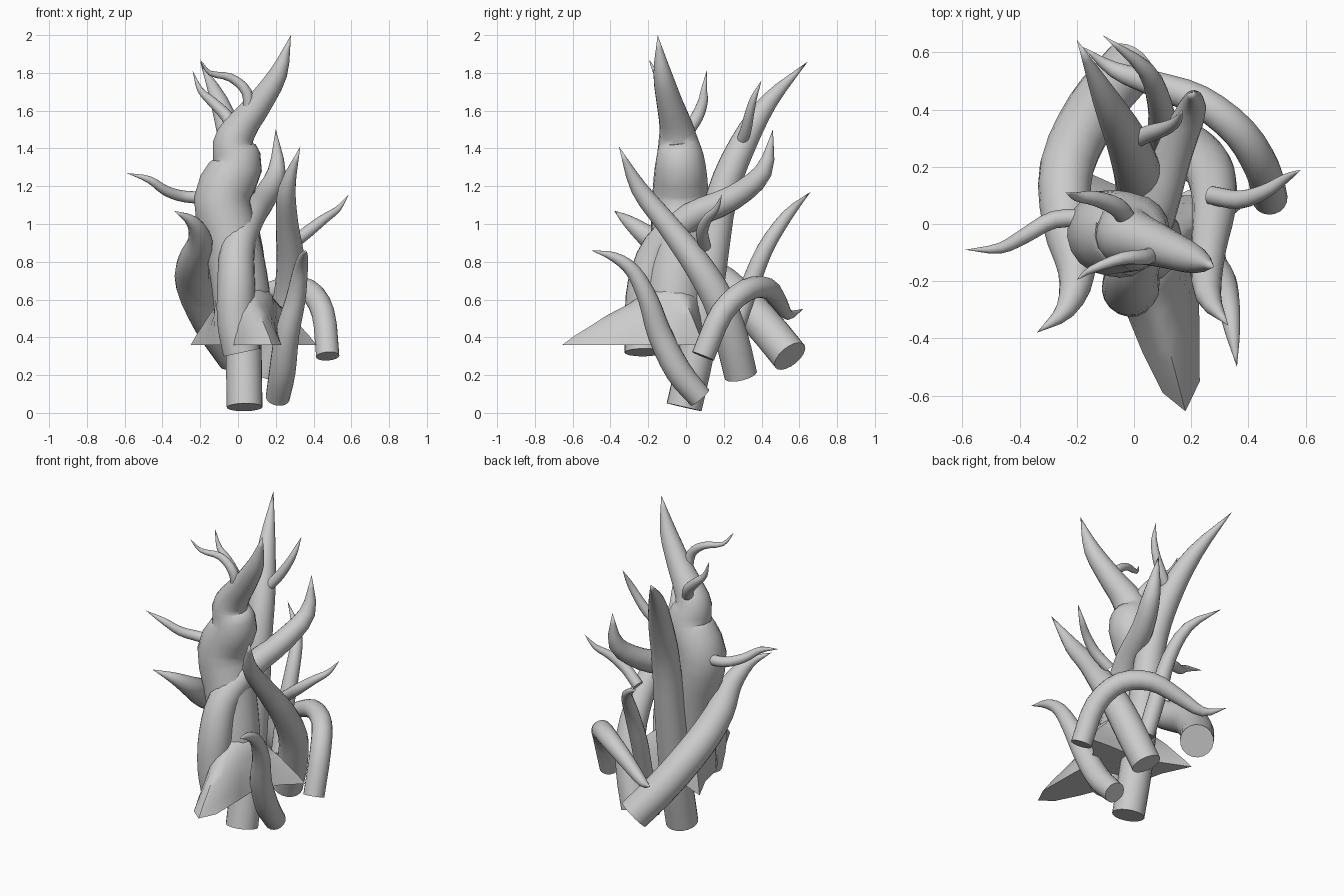
import bpy, bmesh, math
from mathutils import Vector

SIDES, STEPS = 18, 3


def finish(name, bm):
    bmesh.ops.recalc_face_normals(bm, faces=bm.faces)
    me = bpy.data.meshes.new(name)
    bm.to_mesh(me)
    bm.free()
    ob = bpy.data.objects.new(name, me)
    bpy.context.collection.objects.link(ob)
    bpy.context.view_layer.objects.active = ob
    ob.select_set(True)
    bpy.ops.object.shade_smooth_by_angle(angle=math.radians(50))
    ob.select_set(False)


def spline(pts):
    """Catmull-Rom through 4D points (x, y, z, radius)."""
    p = [Vector(q) for q in pts]
    p = [2 * p[0] - p[1]] + p + [2 * p[-1] - p[-2]]
    out = []
    for i in range(1, len(p) - 2):
        a, b, c, d = p[i - 1:i + 3]
        for s in range(STEPS):
            t = s / STEPS
            out.append(0.5 * (2 * b + (c - a) * t + (2 * a - 5 * b + 4 * c - d) * t * t
                              + (3 * b - a - 3 * c + d) * t ** 3))
    return out + [p[-2]]


def bridge(bm, a, b):
    n = len(a)
    for i in range(n):
        bm.faces.new((a[i], a[(i + 1) % n], b[(i + 1) % n], b[i]))


def branch(name, pts):
    """Tapered tube with a sawn flat base and a pointed tip."""
    path = spline(pts)
    pos = [q.to_3d() for q in path]
    bm = bmesh.new()
    prev, normal, last_t = None, None, None
    for i in range(len(path) - 1):
        t = (pos[i + 1] - pos[max(i - 1, 0)]).normalized()
        if normal is None:
            normal = t.orthogonal().normalized()
        else:
            normal = last_t.rotation_difference(t) @ normal
        last_t = t
        side = t.cross(normal)
        r = max(path[i][3], 0.006)
        ring = []
        for k in range(SIDES):
            a = 2 * math.pi * k / SIDES
            ring.append(bm.verts.new(pos[i] + r * (math.cos(a) * normal + math.sin(a) * side)))
        if prev:
            bridge(bm, prev, ring)
        else:
            bm.faces.new(ring)
        prev = ring
    tip = bm.verts.new(pos[-1])
    for k in range(SIDES):
        bm.faces.new((prev[k], prev[(k + 1) % SIDES], tip))
    finish(name, bm)


# Thick trunk ending in a bent horn
branch("main_trunk", [(.03, -.07, .45, .15), (.015, -.06, .65, .152), (-.025, -.04, .88, .15),
                      (-.085, -.03, 1.13, .15), (-.005, -.03, 1.31, .135), (-.025, -.04, 1.43, .108),
                      (.025, -.055, 1.525, .087), (.11, -.085, 1.635, .07), (.215, -.125, 1.8, .048),
                      (.28, -.15, 2.0, 0)])

# Large upright logs and roots
branch("rear_log", [(.035, -.01, .03, .095), (.03, .06, .35, .095), (.025, .13, .8, .09),
                    (.01, .19, 1.15, .083), (-.03, .3, 1.42, .072), (-.1, .44, 1.65, .047), (-.2, .645, 1.86, 0)])
branch("front_log", [(.02, -.225, .32, .1), (-.01, -.225, .48, .1), (-.01, -.21, .68, .1),
                     (.0, -.14, .88, .09), (.07, .03, 1.04, .075), (.14, .25, 1.14, .065),
                     (.205, .41, 1.28, .048), (.2, .46, 1.5, 0)])
branch("left_log", [(-.015, .55, .3, .098), (-.14, .4, .48, .098), (-.235, .2, .68, .095),
                    (-.235, 0, .8, .085), (-.2, -.17, .91, .065), (-.24, -.3, 1.01, .035), (-.34, -.38, 1.07, 0)])
branch("right_log", [(.15, .29, .2, .088), (.22, .24, .4, .09), (.27, .17, .6, .085),
                     (.28, .05, .8, .075), (.26, -.1, 1.0, .06), (.26, -.25, 1.19, .045), (.33, -.355, 1.41, 0)])
branch("right_root", [(.21, .075, .08, .064), (.235, -.04, .22, .07), (.26, -.14, .42, .065),
                      (.305, -.2, .6, .053), (.33, -.28, .75, .04), (.345, -.38, .825, .026), (.36, -.5, .86, 0)])
branch("arched_root", [(.475, .09, .3, .062), (.45, .19, .53, .062), (.37, .32, .65, .06),
                       (.23, .43, .66, .056), (.07, .49, .59, .045), (-.07, .54, .52, .028), (-.18, .62, .55, 0)])

# Thinner twigs
branch("back_twig", [(.12, .25, .42, .05), (.1, .33, .65, .05), (.09, .42, .87, .043),
                     (.04, .54, 1.05, .03), (-.11, .66, 1.17, 0)])
branch("right_twig", [(.27, .1, .88, .033), (.37, .085, .96, .032), (.46, .115, 1.03, .025),
                      (.53, .16, 1.08, .016), (.585, .19, 1.155, 0)])
branch("left_twig", [(-.15, .02, 1.14, .033), (-.28, .015, 1.145, .031), (-.38, -.04, 1.175, .027),
                     (-.47, -.085, 1.235, .019), (-.59, -.09, 1.27, 0)])
branch("rear_twig", [(-.03, .28, 1.4, .03), (.05, .315, 1.49, .03), (.11, .335, 1.58, .025),
                     (.15, .36, 1.67, .017), (.17, .4, 1.76, 0)])
branch("top_front_twig", [(.06, -.1, 1.57, .03), (.045, -.115, 1.7, .028), (-.04, -.12, 1.775, .022),
                          (-.15, -.16, 1.8, .013), (-.2, -.195, 1.87, 0)])
branch("top_back_twig", [(-.02, .01, 1.49, .034), (-.06, .06, 1.57, .033), (-.14, .09, 1.65, .026),
                         (-.2, .095, 1.71, .016), (-.24, .11, 1.81, 0)])

# Flat-bottomed flare with three pointed roots
star = [(.03, -.45), (.1, -.59), (.18, -.655), (.23, -.55), (.228, -.3), (.22, -.12), (.31, 0), (.415, .09),
        (.27, .1), (.12, .1), (-.05, .13), (-.25, .22), (-.17, .05), (-.13, -.12), (-.04, -.28)]
cx, cy = .03, -.08
bm = bmesh.new()
prev = None
for z, mix in ((.36, 1), (.41, .84), (.46, .65), (.52, .43), (.57, .2), (.62, .02), (.68, -.1)):
    ring = []
    for x, y in star:
        d = Vector((x - cx, y - cy))
        p = d.normalized() * .155 * (1 - mix) + d * mix if mix > 0 else d.normalized() * (.155 + mix * .6)
        ring.append(bm.verts.new((cx + p.x, cy + p.y, z)))
    if prev:
        bridge(bm, prev, ring)
    else:
        bm.faces.new(ring)
    prev = ring
bm.faces.new(prev)
finish("root_flare", bm)
